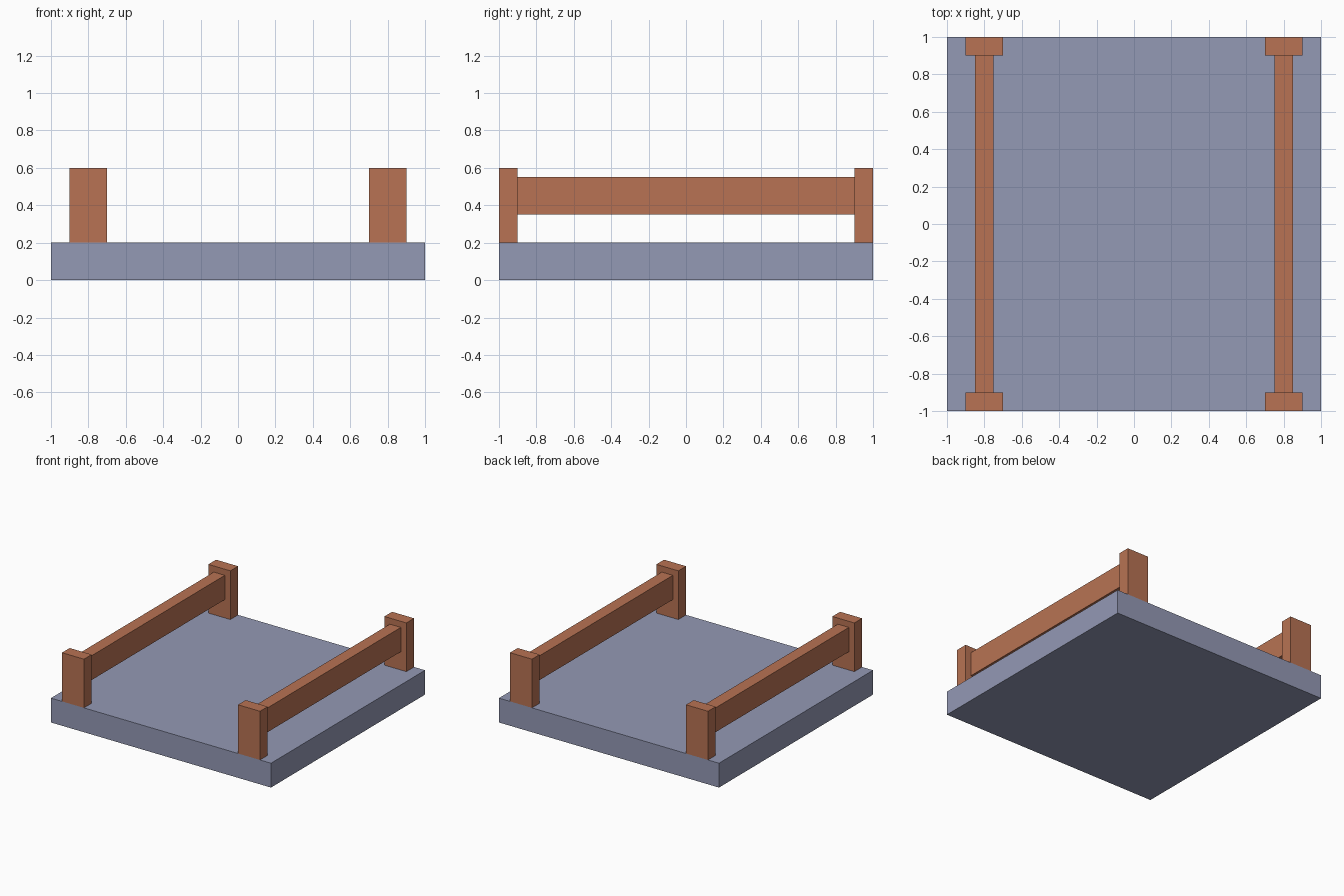
import bpy

if "Cube" in bpy.data.objects:
    bpy.data.objects.remove(bpy.data.objects["Cube"])


def material(name, rgb):
    m = bpy.data.materials.new(name)
    m.diffuse_color = (*rgb, 1.0)
    m.use_nodes = True
    m.node_tree.nodes["Principled BSDF"].inputs["Base Color"].default_value = m.diffuse_color
    return m


def box(name, lo, hi, mat):
    """Axis-aligned box between two corners."""
    centre = [(a + b) / 2 for a, b in zip(lo, hi)]
    bpy.ops.mesh.primitive_cube_add(size=1, location=centre)
    ob = bpy.context.object
    ob.name = name
    ob.scale = [b - a for a, b in zip(lo, hi)]
    bpy.ops.object.transform_apply(location=False, rotation=False, scale=True)
    ob.data.materials.append(mat)
    return ob


slate = material("slate blue", (0.296, 0.319, 0.462))
wood = material("reddish wood", (0.479, 0.171, 0.087))

# Base slab
box("deck", (-1, -1, 0), (1, 1, 0.2), slate)

# Railing on each side: one beam between two end posts
for side, x in (("left", -0.8), ("right", 0.8)):
    box(f"{side}_rail", (x - 0.05, -0.9, 0.35), (x + 0.05, 0.9, 0.55), wood)
    for end, y in (("front", -0.95), ("back", 0.95)):
        box(f"{side}_{end}_post", (x - 0.1, y - 0.05, 0.2), (x + 0.1, y + 0.05, 0.6), wood)
